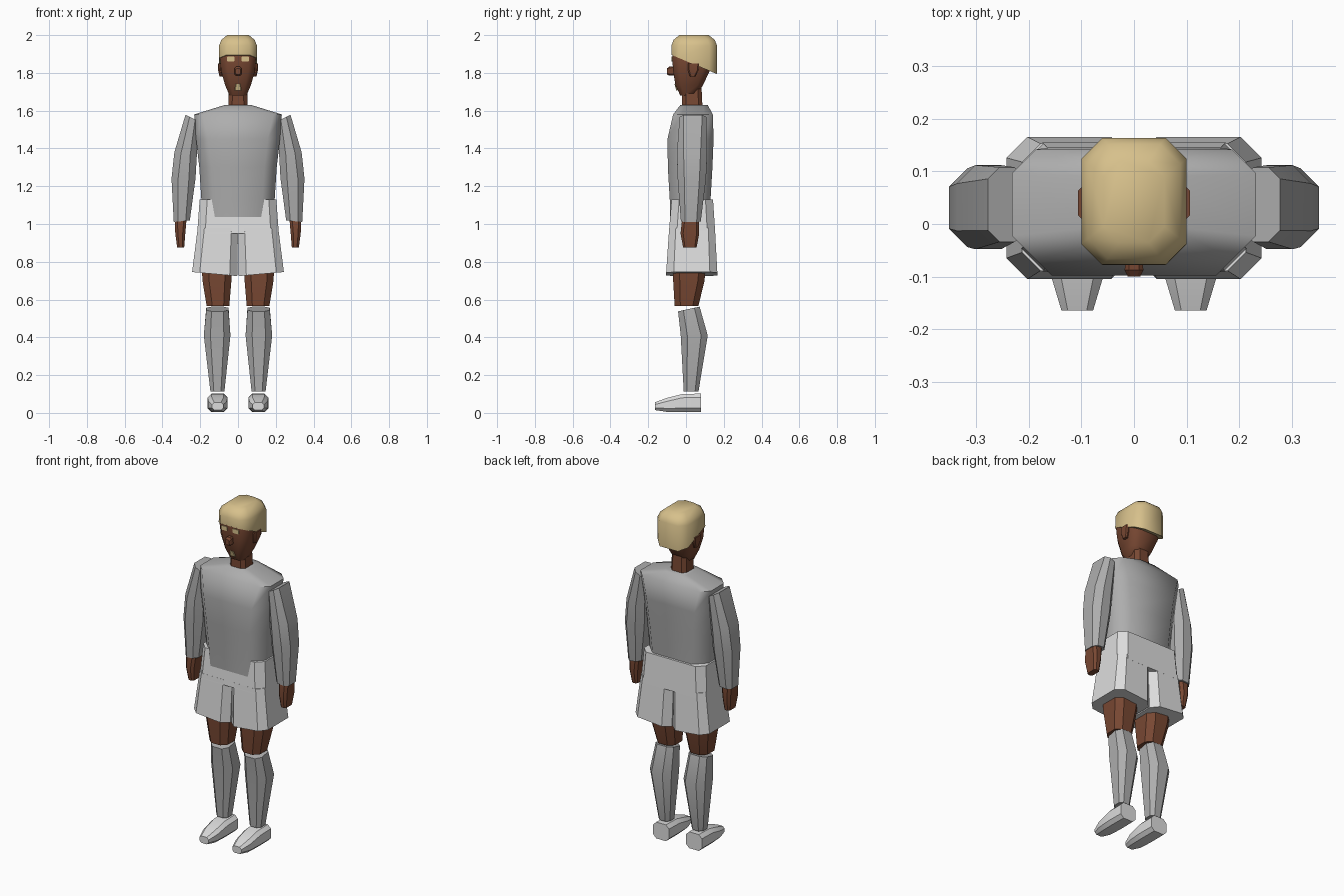
import bpy, bmesh, math


def material(name, rgb):
    m = bpy.data.materials.new(name)
    m.diffuse_color = (*rgb, 1)
    return m


SHIRT = material("shirt_grey", (0.42, 0.42, 0.42))
SHORTS = material("off_white", (0.72, 0.72, 0.72))
SKIN = material("brown_skin", (0.19, 0.065, 0.033))
HAIR = material("blond_hair", (0.68, 0.53, 0.26))


def loft(name, rings, mat, axis="z", mirror=False, angle=30):
    """Join chamfered box sections: (u0, u1, v0, v1, along, chamfer, tilt_u, tilt_v)."""
    bm = bmesh.new()
    loops = []
    for ring in rings:
        u0, u1, v0, v1, w, c, tu, tv = (tuple(ring) + (0, 0))[:8]
        outline = [(u0 + c, v0), (u1 - c, v0), (u1, v0 + c), (u1, v1 - c),
                   (u1 - c, v1), (u0 + c, v1), (u0, v1 - c), (u0, v0 + c)]
        loop = []
        for u, v in outline:
            h = w + tu * (u - (u0 + u1) / 2) + tv * (v - (v0 + v1) / 2)
            loop.append(bm.verts.new((u, v, h) if axis == "z" else (u, h, v)))
        loops.append(loop)
    for a, b in zip(loops, loops[1:]):
        for i in range(8):
            j = (i + 1) % 8
            bm.faces.new((a[i], a[j], b[j], b[i]))
    bm.faces.new(loops[0])
    bm.faces.new(loops[-1])
    bmesh.ops.recalc_face_normals(bm, faces=bm.faces)
    mesh = bpy.data.meshes.new(name)
    bm.to_mesh(mesh)
    bm.free()
    mesh.materials.append(mat)
    ob = bpy.data.objects.new(name, mesh)
    bpy.context.collection.objects.link(ob)
    bpy.ops.object.select_all(action="DESELECT")
    ob.select_set(True)
    bpy.context.view_layer.objects.active = ob
    bpy.ops.object.shade_smooth_by_angle(angle=math.radians(angle))
    if mirror:
        ob.modifiers.new("other_side", "MIRROR")
    return ob


def sym(hx, *rest):
    """Section centred on x = 0."""
    return (-hx, hx, *rest)


# Shirt body
loft("shirt_body", [
    sym(0.185, -0.083, 0.125, 1.00, 0.065),
    sym(0.194, -0.086, 0.130, 1.13, 0.065),
    sym(0.205, -0.096, 0.140, 1.30, 0.065),
    sym(0.222, -0.098, 0.146, 1.45, 0.065),
    sym(0.232, -0.068, 0.142, 1.58, 0.045),
    sym(0.070, -0.030, 0.115, 1.63, 0.025)], SHIRT, angle=60)

# Sleeves
loft("sleeves", [
    (0.255, 0.340, -0.027, 0.078, 1.015, 0.022, -0.1),
    (0.225, 0.352, -0.044, 0.106, 1.24, 0.035),
    (0.218, 0.337, -0.048, 0.112, 1.37, 0.035, 0.15),
    (0.205, 0.278, -0.034, 0.108, 1.56, 0.022, 0.5)], SHIRT, mirror=True)

# Hands
loft("hands", [
    (0.285, 0.322, -0.015, 0.056, 0.875, 0.010),
    (0.279, 0.332, -0.029, 0.070, 0.95, 0.014),
    (0.272, 0.335, -0.020, 0.068, 1.03, 0.014)], SKIN, mirror=True)

# Shorts
loft("shorts_waist", [
    sym(0.216, -0.091, 0.155, 0.95, 0.042),
    sym(0.203, -0.076, 0.143, 1.13, 0.040)], SHORTS)
loft("shorts_legs", [
    (0.004, 0.243, -0.105, 0.166, 0.735, 0.040, 0.09),
    (0.000, 0.213, -0.089, 0.153, 0.98, 0.035)], SHORTS, mirror=True)

# Bare thighs and knees
loft("thighs", [
    (0.046, 0.166, -0.060, 0.066, 0.567, 0.030),
    (0.035, 0.188, -0.068, 0.098, 0.70, 0.035),
    (0.030, 0.192, -0.070, 0.105, 0.78, 0.035)], SKIN, mirror=True)

# Socks
loft("socks", [
    (0.072, 0.146, -0.012, 0.066, 0.113, 0.018),
    (0.040, 0.181, -0.028, 0.115, 0.41, 0.035),
    (0.050, 0.168, -0.042, 0.072, 0.55, 0.028, 0, 0.22)], SHIRT, mirror=True)

# Shoes
loft("shoes", [
    (0.078, 0.138, 0.015, 0.056, -0.165, 0.012),
    (0.060, 0.156, 0.006, 0.078, -0.105, 0.018),
    (0.055, 0.161, 0.005, 0.100, -0.020, 0.020),
    (0.056, 0.160, 0.005, 0.102, 0.080, 0.020)], SHORTS, axis="y", mirror=True)

# Neck
loft("neck", [
    sym(0.052, -0.020, 0.088, 1.60, 0.020),
    sym(0.048, -0.020, 0.082, 1.73, 0.020)], SKIN)

# Head
loft("head", [
    sym(0.045, -0.030, 0.055, 1.68, 0.020),
    sym(0.068, -0.056, 0.090, 1.735, 0.030),
    sym(0.090, -0.068, 0.125, 1.81, 0.035),
    sym(0.095, -0.073, 0.145, 1.88, 0.035),
    sym(0.090, -0.068, 0.145, 1.94, 0.035)], SKIN, angle=60)

# Hair cap, lower at the nape
loft("hair", [
    sym(0.100, -0.078, 0.163, 1.845, 0.040, 0, -0.42),
    sym(0.100, -0.077, 0.164, 1.945, 0.040),
    sym(0.088, -0.066, 0.152, 1.975, 0.038),
    sym(0.058, -0.035, 0.120, 2.00, 0.030)], HAIR, angle=60)

# Ears
loft("ears", [
    (0.080, 0.098, 0.020, 0.050, 1.782, 0.006),
    (0.085, 0.106, 0.010, 0.068, 1.815, 0.007),
    (0.085, 0.107, 0.010, 0.070, 1.850, 0.007)], SKIN, mirror=True)

# Nose
loft("nose", [
    sym(0.012, 1.792, 1.824, -0.100, 0.006),
    sym(0.018, 1.785, 1.834, -0.088, 0.008),
    sym(0.014, 1.787, 1.836, -0.055, 0.006)], SKIN, axis="y")

# Brows and chin beard, thin plates
loft("brows", [
    (0.018, 0.058, 1.861, 1.886, -0.077, 0.004),
    (0.018, 0.058, 1.861, 1.886, -0.069, 0.004)], HAIR, axis="y", mirror=True)
loft("chin_beard", [
    sym(0.018, -0.052, -0.044, 1.708, 0.003),
    sym(0.012, -0.061, -0.053, 1.740, 0.003)], HAIR)
